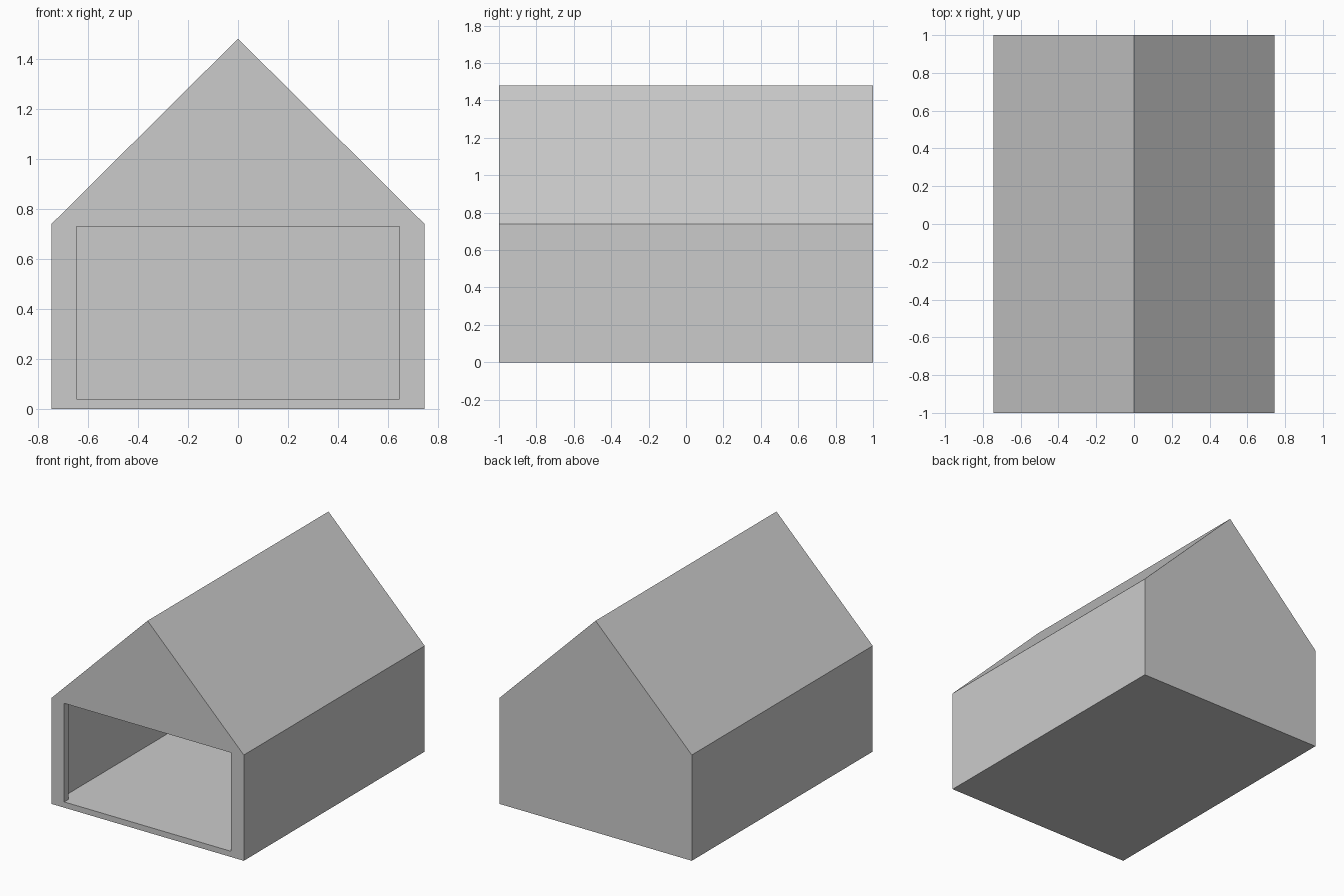
import bpy
import bmesh

default = bpy.data.objects.get("Cube")
if default:
    bpy.data.objects.remove(default, do_unlink=True)

grey = bpy.data.materials.new("plain grey")
grey.use_nodes = True
colour = (0.6, 0.6, 0.6, 1)
grey.diffuse_color = colour
grey.node_tree.nodes["Principled BSDF"].inputs["Base Color"].default_value = colour


def prism(name, profile, y_front, y_back):
    """Extrude an x-z outline along y."""
    bm = bmesh.new()
    face = bm.faces.new([bm.verts.new((x, y_front, z)) for x, z in profile])
    moved = bmesh.ops.extrude_face_region(bm, geom=[face])["geom"]
    verts = [v for v in moved if isinstance(v, bmesh.types.BMVert)]
    bmesh.ops.translate(bm, verts=verts, vec=(0, y_back - y_front, 0))
    bmesh.ops.recalc_face_normals(bm, faces=bm.faces)
    mesh = bpy.data.meshes.new(name)
    bm.to_mesh(mesh)
    bm.free()
    mesh.materials.append(grey)
    obj = bpy.data.objects.new(name, mesh)
    bpy.context.collection.objects.link(obj)
    return obj


def gable(half, floor, eave, ridge):
    return [(-half, floor), (half, floor), (half, eave), (0, ridge), (-half, eave)]


# Gabled shell, closed at the back
house = prism("house_shell", gable(0.745, 0, 0.74, 1.48), -1, 1)

# Hollow interior and the wide front opening, level with the floor
cavity = prism("interior_cutter", gable(0.695, 0.04, 0.72, 1.41), -0.955, 0.955)
doorway = prism("doorway_cutter",
                [(-0.645, 0.04), (0.645, 0.04), (0.645, 0.73), (-0.645, 0.73)],
                -1.1, -0.9)

for cutter in (cavity, doorway):
    cut = house.modifiers.new(cutter.name, "BOOLEAN")
    cut.operation = "DIFFERENCE"
    cut.solver = "EXACT"
    cut.object = cutter
    cutter.hide_render = True
    cutter.hide_set(True)
